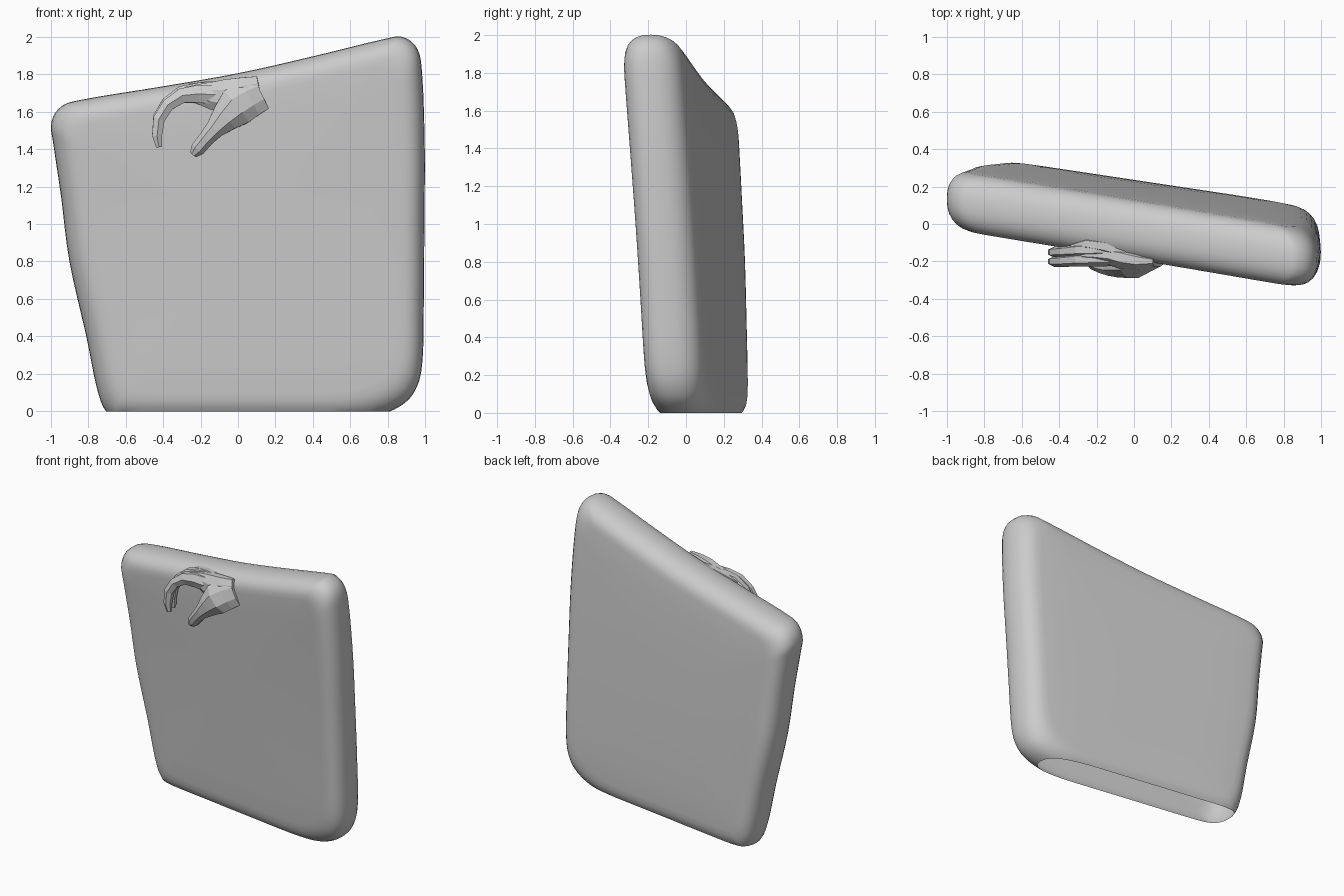
import bpy, bmesh, math
from mathutils import Vector

if "Cube" in bpy.data.objects:
    bpy.data.objects.remove(bpy.data.objects["Cube"])


def make_object(name, bm):
    bmesh.ops.recalc_face_normals(bm, faces=bm.faces)
    mesh = bpy.data.meshes.new(name)
    bm.to_mesh(mesh)
    bm.free()
    obj = bpy.data.objects.new(name, mesh)
    bpy.context.collection.objects.link(obj)
    return obj


def bridge(bm, a, b):
    n = len(a)
    for i in range(n):
        bm.faces.new((a[i], a[(i + 1) % n], b[(i + 1) % n], b[i]))


def smooth_loop(points, steps):
    """Closed Catmull-Rom curve through the points."""
    pts = [Vector(p) for p in points]
    n, out = len(pts), []
    for i in range(n):
        a, b, c, d = (pts[(i + k) % n] for k in (-1, 0, 1, 2))
        for s in range(steps):
            t = s / steps
            out.append(0.5 * (2 * b + (c - a) * t + (2 * a - 5 * b + 4 * c - d) * t * t
                              + (3 * b - a - 3 * c + d) * t ** 3))
    return out


# Leaning, rounded slab: front outline (x, z) inset towards both faces
outline = smooth_loop([
    (-0.62, -0.045), (-0.3, -0.05), (0.1, -0.05), (0.5, -0.05), (0.72, -0.03),
    (0.87, 0.03), (0.95, 0.12), (0.985, 0.27), (0.992, 0.6), (0.995, 1.0), (0.997, 1.4),
    (0.985, 1.77), (0.96, 1.93), (0.88, 1.998), (0.77, 1.985), (0.4, 1.895), (0.0, 1.805),
    (-0.4, 1.735), (-0.8, 1.67), (-0.94, 1.63), (-0.997, 1.54), (-0.985, 1.42),
    (-0.945, 1.15), (-0.90, 0.8), (-0.81, 0.4), (-0.755, 0.13), (-0.705, 0.0)], 4)
cx, cz = 0.04, 0.93
rings = []
for k in range(-7, 8):
    a = k / 7 * math.pi / 2
    d = math.copysign(abs(math.sin(a)) ** 0.85, a)
    rings.append((1 - 0.15 * (1 - math.cos(a) ** 0.85), 0.16 * d))
inner = [(0.7, 0.164), (0.5, 0.166), (0.25, 0.167)]
rings = [(s, -d) for s, d in reversed(inner)] + rings + inner

bm = bmesh.new()
loops = []
for s, d in rings:
    loop = []
    for p in outline:
        x, z = cx + (p.x - cx) * s, cz + (p.y - cz) * s
        y = 0.08 - 0.15 * x - 0.045 * z - 0.012 * z * z + d
        loop.append(bm.verts.new((x, y, z)))
    if loops:
        bridge(bm, loops[-1], loop)
    loops.append(loop)
bm.faces.new(loops[0])
bm.faces.new(loops[-1])
bmesh.ops.recalc_face_normals(bm, faces=bm.faces)
# Cut the rounded bottom level with the floor and leave it open
bmesh.ops.bisect_plane(bm, geom=bm.verts[:] + bm.edges[:] + bm.faces[:],
                       plane_co=(0, 0, 0), plane_no=(0, 0, -1), clear_outer=True)
slab = make_object("slab", bm)
bpy.context.view_layer.objects.active = slab
slab.select_set(True)
bpy.ops.object.shade_smooth_by_angle(angle=math.radians(35))
slab.select_set(False)


def limb(bm, path, sides=8):
    """Tapered faceted tube; path rows are x, y, z, half height, half depth."""
    pts = [Vector(p[:3]) for p in path]
    previous = None
    for i, p in enumerate(path):
        t = (pts[min(i + 1, len(pts) - 1)] - pts[max(i - 1, 0)]).normalized()
        across = t.cross(Vector((0, 1, 0))).normalized()
        depth = across.cross(t)
        ring = []
        for j in range(sides):
            a = 2 * math.pi * (j + 0.5) / sides
            ring.append(bm.verts.new(pts[i] + across * p[3] * math.cos(a)
                                     + depth * p[4] * math.sin(a)))
        if previous:
            bridge(bm, previous, ring)
        else:
            bm.faces.new(ring)
        previous = ring
    bm.faces.new(previous)


# Low-poly hand gripping the front face
bm = bmesh.new()
# wrist, palm and thumb in one run
limb(bm, [(0.122, -0.2, 1.70, 0.10, 0.03), (0.06, -0.205, 1.67, 0.11, 0.055),
          (-0.01, -0.215, 1.625, 0.115, 0.08), (-0.07, -0.22, 1.565, 0.085, 0.07),
          (-0.125, -0.225, 1.505, 0.055, 0.055), (-0.17, -0.22, 1.455, 0.045, 0.045),
          (-0.215, -0.21, 1.40, 0.042, 0.035), (-0.24, -0.205, 1.37, 0.022, 0.02)])
# back of the hand
limb(bm, [(0.115, -0.2, 1.725, 0.07, 0.028), (0.03, -0.195, 1.705, 0.085, 0.055),
          (-0.06, -0.18, 1.68, 0.10, 0.065), (-0.14, -0.165, 1.685, 0.08, 0.055),
          (-0.22, -0.16, 1.695, 0.055, 0.045), (-0.28, -0.16, 1.695, 0.04, 0.035)])
# two hooked fingers side by side
for dy, dz in ((-0.02, 0.0), (0.03, 0.012)):
    limb(bm, [(x, y + dy, z + dz, w, d) for x, y, z, w, d in [
        (-0.12, -0.165, 1.69, 0.06, 0.04), (-0.21, -0.165, 1.695, 0.055, 0.042),
        (-0.30, -0.17, 1.685, 0.046, 0.037), (-0.375, -0.177, 1.635, 0.038, 0.032),
        (-0.422, -0.18, 1.56, 0.036, 0.03), (-0.432, -0.18, 1.47, 0.03, 0.026),
        (-0.422, -0.178, 1.41, 0.018, 0.016)]], 6)
# outer knuckles resting on the slab's top edge
limb(bm, [(-0.05, -0.15, 1.72, 0.05, 0.04), (-0.16, -0.12, 1.725, 0.042, 0.04),
          (-0.25, -0.105, 1.715, 0.04, 0.036), (-0.33, -0.125, 1.69, 0.025, 0.025)], 6)
make_object("hand", bm)
